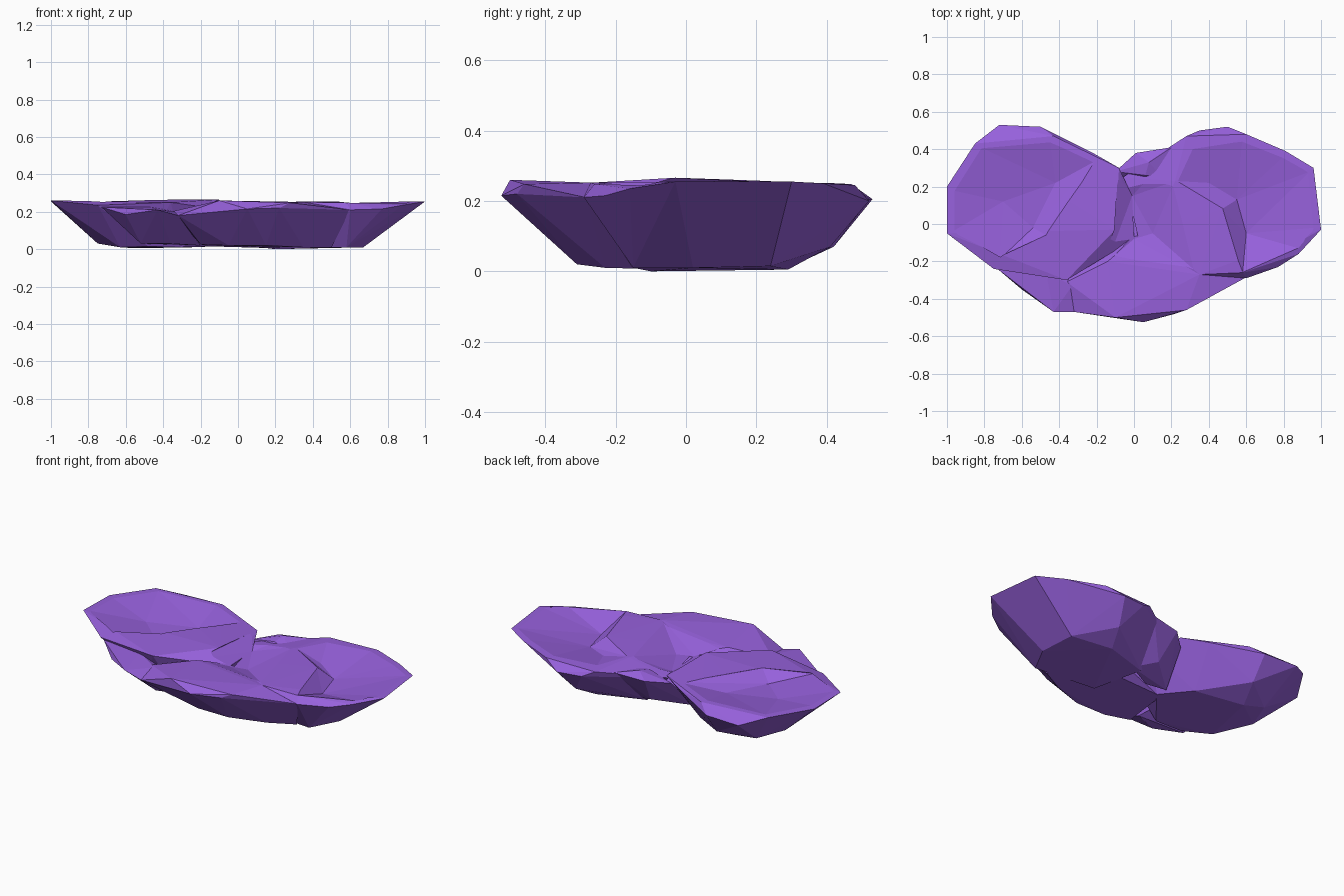
import bpy, bmesh

purple = bpy.data.materials.new("crystal purple")
purple.diffuse_color = (0.31, 0.12, 0.72, 1)


def rock(name, top, base):
    """Faceted boulder (or cutter): convex hull of a rim and a base."""
    bm = bmesh.new()
    for p in top + base:
        bm.verts.new(p)
    res = bmesh.ops.convex_hull(bm, input=bm.verts[:])
    junk = [g for g in set(res["geom_interior"] + res["geom_unused"])
            if isinstance(g, bmesh.types.BMVert)]
    bmesh.ops.delete(bm, geom=junk, context='VERTS')
    bmesh.ops.recalc_face_normals(bm, faces=bm.faces[:])
    me = bpy.data.meshes.new(name)
    bm.to_mesh(me)
    bm.free()
    me.materials.append(purple)
    ob = bpy.data.objects.new(name, me)
    bpy.context.collection.objects.link(ob)
    return ob


# Left lobe with steep inner edge
left = rock("rock_cluster",
     [(-1, .2, .255), (-.85, .43, .25), (-.72, .53, .205), (-.5, .52, .205),
      (-.43, .47, .248), (-.22, .38, .235), (-.08, .30, .25), (-.1, -.03, .266),
      (0, -.08, .2), (-.01, .15, .2), (-.36, -.3, .25), (-.47, -.26, .235),
      (-.75, -.24, .235), (-1, -.05, .26)],
     [(-.75, .12, .03), (-.63, -.08, .01), (-.68, .3, .03), (-.5, .42, .07),
      (-.55, .28, .005), (-.25, .22, .01), (-.12, .05, .015), (-.3, -.17, .01),
      (-.48, -.17, .015)])

# Right lobe
right = rock("right_rock",
     [(1, -.03, .255), (.96, .3, .255), (.81, .39, .25), (.6, .48, .245),
      (.5, .52, .2), (.35, .5, .205), (.28, .47, .24), (.2, .41, .235),
      (.22, .23, .252), (.47, .08, .256), (.35, -.27, .252), (.58, -.26, .248),
      (-.06, .25, .21), (0, -.07, .225), (.1, -.05, .25), (.6, -.29, .21),
      (.77, -.23, .215), (.88, -.16, .235)],
     [(.67, .02, .01), (.65, .24, .015), (.45, .41, .07), (.4, .29, .005),
      (.12, .2, .01), (.2, -.1, 0), (.58, -.15, .01)])

# Front middle boulder
front = rock("front_rock",
     [(-.14, -.2, .245), (0, -.08, .22), (.35, -.27, .252), (.28, -.46, .248),
      (.42, -.38, .225), (.6, -.285, .21), (.5, -.15, .235), (.22, -.48, .22),
      (.05, -.525, .215), (-.1, -.5, .26), (-.32, -.47, .18), (-.36, -.31, .2)],
     [(-.2, -.27, .025), (-.05, -.31, .02), (.15, -.31, .02), (.35, -.23, .01),
      (.5, -.15, .008), (.2, .08, .005), (-.15, .05, .015)])

# Small boulder at the front left
front_left = rock("front_left_rock",
     [(-.6, -.35, .185), (-.43, -.47, .21), (-.32, -.47, .18), (-.33, -.33, .2),
      (-.47, -.26, .225), (-.73, -.24, .225)],
     [(-.52, -.2, .03), (-.36, -.27, .03), (-.2, -.2, .02), (-.3, -.1, .1)])

# Small boulder filling the back notch
notch = rock("back_notch_rock",
     [(.01, .38, .22), (.2, .41, .235), (.06, .26, .235), (-.1, .28, .2),
      (.08, .33, .25), (.15, .25, .22)],
     [(.05, .27, .06), (.18, .2, .01), (0, .1, .015), (-.13, .12, .015)])

# Shallow hollows in the top surface
left_hollow = rock("left_hollow_cutter",
     [(-.97, .18, .258), (-.82, .41, .252), (-.45, .44, .25), (-.2, .34, .255),
      (-.34, .21, .262), (-.47, -.06, .262), (-.72, -.19, .245),
      (-.97, -.04, .262), (-.6, .1, .4)],
     [(-.42, .22, .205), (-.54, -.02, .2), (-.7, .12, .205)])
right_hollow = rock("right_hollow_cutter",
     [(.47, .08, .26), (.58, -.27, .252), (.88, -.13, .245), (.97, -.02, .257),
      (.94, .28, .257), (.8, .36, .253), (.6, .4, .25), (.7, .1, .4)],
     [(.55, .13, .19), (.6, -.05, .183)])
back_hollow = rock("back_hollow_cutter",
     [(.22, .23, .256), (.47, .08, .26), (.8, .36, .253), (.58, .46, .25),
      (.3, .43, .25), (.42, .3, .4)],
     [(.55, .13, .19), (.4, .22, .21)])
middle_hollow = rock("middle_hollow_cutter",
     [(-.08, .29, .255), (-.1, -.03, .268), (-.14, -.2, .252), (.35, -.27, .26),
      (.22, .23, .258), (.1, .27, .252), (.05, 0, .4)],
     [(0, -.08, .2), (.1, -.05, .195), (-.01, .15, .2)])

# Fuse the boulders into one shell, then carve the hollows
added = [right, front, front_left, notch]
carved = [left_hollow, right_hollow, back_hollow, middle_hollow]
for p in added + carved:
    m = left.modifiers.new(p.name, 'BOOLEAN')
    m.operation = 'UNION' if p in added else 'DIFFERENCE'
    m.solver, m.object = 'EXACT', p
dg = bpy.context.evaluated_depsgraph_get()
fused = bpy.data.meshes.new_from_object(left.evaluated_get(dg))
left.modifiers.clear()
left.data = fused
for p in added + carved:
    bpy.data.objects.remove(p)
